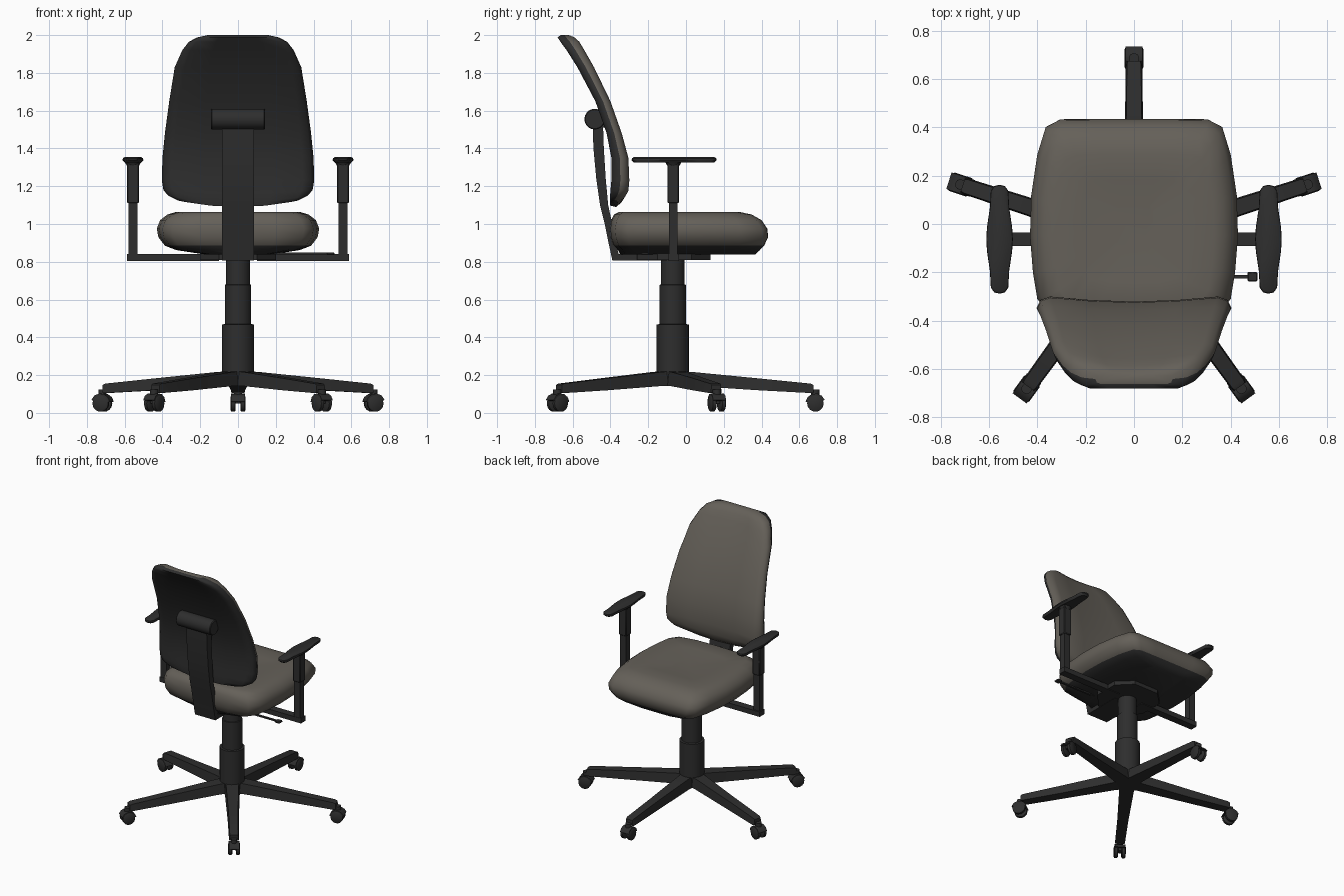
import bpy, bmesh, math
from mathutils import Matrix, Vector

if "Cube" in bpy.data.objects:
    bpy.data.objects.remove(bpy.data.objects["Cube"])

def material(name, col):
    m = bpy.data.materials.new(name)
    m.diffuse_color = (*col, 1)
    m.use_nodes = True
    m.node_tree.nodes["Principled BSDF"].inputs["Base Color"].default_value = m.diffuse_color
    return m

FABRIC = material("grey fabric", (0.130, 0.118, 0.100))
PLASTIC = material("black plastic", (0.027, 0.027, 0.027))
CY = -0.07  # column position along y

def make(name, verts, faces, mats=(PLASTIC,), matrix=None, bevel=0, smooth=40):
    me = bpy.data.meshes.new(name)
    me.from_pydata([tuple(v) for v in verts], [], faces)
    bm = bmesh.new()
    bm.from_mesh(me)
    bmesh.ops.recalc_face_normals(bm, faces=bm.faces)
    if bevel:
        bmesh.ops.bevel(bm, geom=bm.edges[:], offset=bevel, segments=1, affect='EDGES')
    if matrix:
        bm.transform(matrix)
    bm.to_mesh(me)
    bm.free()
    ob = bpy.data.objects.new(name, me)
    bpy.context.collection.objects.link(ob)
    for m in mats:
        me.materials.append(m)
    bpy.context.view_layer.objects.active = ob
    ob.select_set(True)
    bpy.ops.object.shade_smooth_by_angle(angle=math.radians(smooth))
    ob.select_set(False)
    return ob

def loft(name, rings, **kw):
    """Skin equal-length closed rings and cap both ends."""
    n = len(rings[0])
    verts = [v for r in rings for v in r]
    faces = [(i*n+j, i*n+(j+1) % n, (i+1)*n+(j+1) % n, (i+1)*n+j)
             for i in range(len(rings)-1) for j in range(n)]
    faces += [tuple(range(n)), tuple(range(len(verts)-n, len(verts)))]
    return make(name, verts, faces, **kw)

def box(name, x0, x1, y0, y1, z0, z1, **kw):
    return loft(name, [[(x0, y0, z), (x1, y0, z), (x1, y1, z), (x0, y1, z)] for z in (z0, z1)], **kw)

def lathe(name, profile, matrix, n=20, **kw):
    """Revolve (radius, height) points around local z."""
    return loft(name, [[(r*math.cos(2*math.pi*k/n), r*math.sin(2*math.pi*k/n), z) for k in range(n)]
                       for r, z in profile], matrix=matrix, **kw)

# seat cushion: outline scaled per level, fabric above and plastic pan below
half = [(0, .435), (.17, .435), (.31, .433), (.365, .405), (.40, .29), (.425, .12), (.43, -.05),
        (.418, -.2), (.40, -.31), (.35, -.375), (.2, -.40), (0, -.405)]
outline = half + [(-x, y) for x, y in half[-2:0:-1]]
levels = [(.838, .4, .84, .86), (.862, .76, .90, .89), (.885, .90, .95, .95), (.93, .98, 1, .99),
          (.975, 1, .99, 1), (1.02, .96, .92, .98), (1.05, .87, .80, .94), (1.063, .77, .66, .88),
          (1.058, .5, .42, .6), (1.050, .2, .18, .25)]
seat = loft("seat", [[(x*sx, y*(sf if y > 0 else sb), z) for x, y in outline]
                     for z, sx, sf, sb in levels], mats=(FABRIC, PLASTIC), smooth=60)
for p in seat.data.polygons:
    p.material_index = 1 if p.center.z < .88 else 0

# backrest: rows of (z, half width, front y, back y, side lift)
rows = [(1.09, .32, -.36, -.40, .035), (1.115, .37, -.325, -.403, .035), (1.16, .395, -.305, -.40, .02),
        (1.23, .403, -.30, -.395, 0), (1.35, .40, -.305, -.395, 0), (1.48, .387, -.34, -.42, 0),
        (1.65, .364, -.40, -.48, 0), (1.83, .335, -.487, -.575, 0), (1.92, .295, -.538, -.632, 0),
        (1.965, .26, -.565, -.665, 0), (1.988, .215, -.59, -.68, 0), (2.0, .16, -.62, -.662, 0)]
side = [(0, .22), (.45, .15), (.86, 0), (.96, .15), (1, .5), (.96, .85), (.85, 1), (.45, 1), (0, 1)]
section = side + [(-x, t) for x, t in side[-2:0:-1]]
back = loft("backrest", [[(w*x, yf+(yb-yf)*t, z+k*x*x) for x, t in section]
                         for z, w, yf, yb, k in rows], mats=(FABRIC, PLASTIC), smooth=60)
n = len(section)
for i, p in enumerate(back.data.polygons):
    if i < n*(len(rows)-1) and 4 <= i % n < 12:
        p.material_index = 1
    elif i == n*(len(rows)-1):
        p.material_index = 1

# curved support bar and its pivot cylinder
path = [(-.495, -.44, 1.55), (-.49, -.435, 1.4), (-.475, -.425, 1.24), (-.455, -.412, 1.1),
        (-.43, -.39, 1.0), (-.41, -.37, .9), (-.39, -.35, .808)]
loft("back_support", [[(-.085, a, z), (.085, a, z), (.085, b, z), (-.085, b, z)] for a, b, z in path])
lathe("back_pivot", [(.05, -.143), (.055, -.138), (.055, .138), (.05, .143)],
      Matrix.Translation((0, -.483, 1.555)) @ Matrix.Rotation(math.pi/2, 4, 'Y'))
box("back_mount", -.08, .08, -.47, -.40, 1.51, 1.59)

# under-seat mechanism
box("support_plate", -.085, .085, -.388, -.1, .808, .84)
plate = [(-.1, -.26), (.1, -.26), (.2, -.15), (.2, .03), (.1, .13), (-.1, .13), (-.2, .03), (-.2, -.15)]
loft("mount_plate", [[(x, y, z) for x, y in plate] for z in (.81, .86)])

# height lever
box("lever_rod", .1, .48, -.225, -.21, .838, .848)
box("lever_handle", .47, .51, -.237, -.198, .835, .85, bevel=.004)

# gas column
lathe("column", [(.085, .15), (.085, .468), (.07, .47), (.07, .678), (.063, .68), (.063, .83)],
      Matrix.Translation((0, CY, 0)), n=24)

# five-legged base with twin-wheel casters
for k in range(5):
    M = Matrix.Translation((0, CY, 0)) @ Matrix.Rotation(math.radians(90+72*k), 4, 'Z')
    def rect(r, w, zb, zt):
        return [(r, -w, zb), (r, w, zb), (r, w*.85, zt), (r, -w*.85, zt)]
    loft(f"base_leg_{k+1}", [rect(0, .058, .145, .222), rect(.1, .05, .143, .217), rect(.45, .038, .12, .183),
                             rect(.73, .034, .105, .155), rect(.745, .03, .107, .148)], matrix=M)
    C = M @ Matrix.Translation((.755, 0, .05))
    lathe(f"caster_stem_{k+1}", [(.022, 0), (.022, .075)], C, n=10)
    for s in (-1, 1):
        W = C @ Matrix.Translation((0, s*.026, 0)) @ Matrix.Rotation(math.pi/2, 4, 'X')
        lathe(f"caster_wheel_{k+1}", [(.036, -.014), (.044, -.009), (.044, .009), (.036, .014)], W, n=14)
    # hood: arched strip over the wheels
    arc = [math.radians(a) for a in (20, 50, 80, 110, 140, 170)]
    prof = [(.053*math.cos(a), .053*math.sin(a)) for a in arc] + \
           [(.04*math.cos(a), .04*math.sin(a)) for a in reversed(arc)]
    loft(f"caster_hood_{k+1}", [[(x, y, z) for x, z in prof] for y in (-.036, .036)], matrix=C)

# armrests
pad = [(0, .225), (.022, .22), (.036, .2), (.04, .13), (.052, .05), (.055, 0), (.052, -.05),
       (.04, -.13), (.036, -.2), (.022, -.22), (0, -.225)]
pad += [(-x, y) for x, y in pad[-2:0:-1]]
for s, label in ((-1, "left"), (1, "right")):
    X = s*.556
    box(f"{label}_arm_bar", min(s*.1, s*.588), max(s*.1, s*.588), -.092, -.036, .805, .842)
    box(f"{label}_arm_post", X-.025, X+.025, -.09, -.045, .81, 1.2)
    box(f"{label}_arm_sleeve", X-.031, X+.031, -.099, -.038, 1.11, 1.325, bevel=.005)
    lathe(f"{label}_arm_flange", [(.03, 1.305), (.045, 1.33)], Matrix.Translation((X, -.067, 0)), n=12)
    loft(f"{label}_arm_pad", [[(X+x*f, -.063+y*g, z) for x, y in pad]
                              for z, f, g in ((1.326, .82, .95), (1.338, 1, 1), (1.348, .97, .99), (1.354, .8, .95))])
